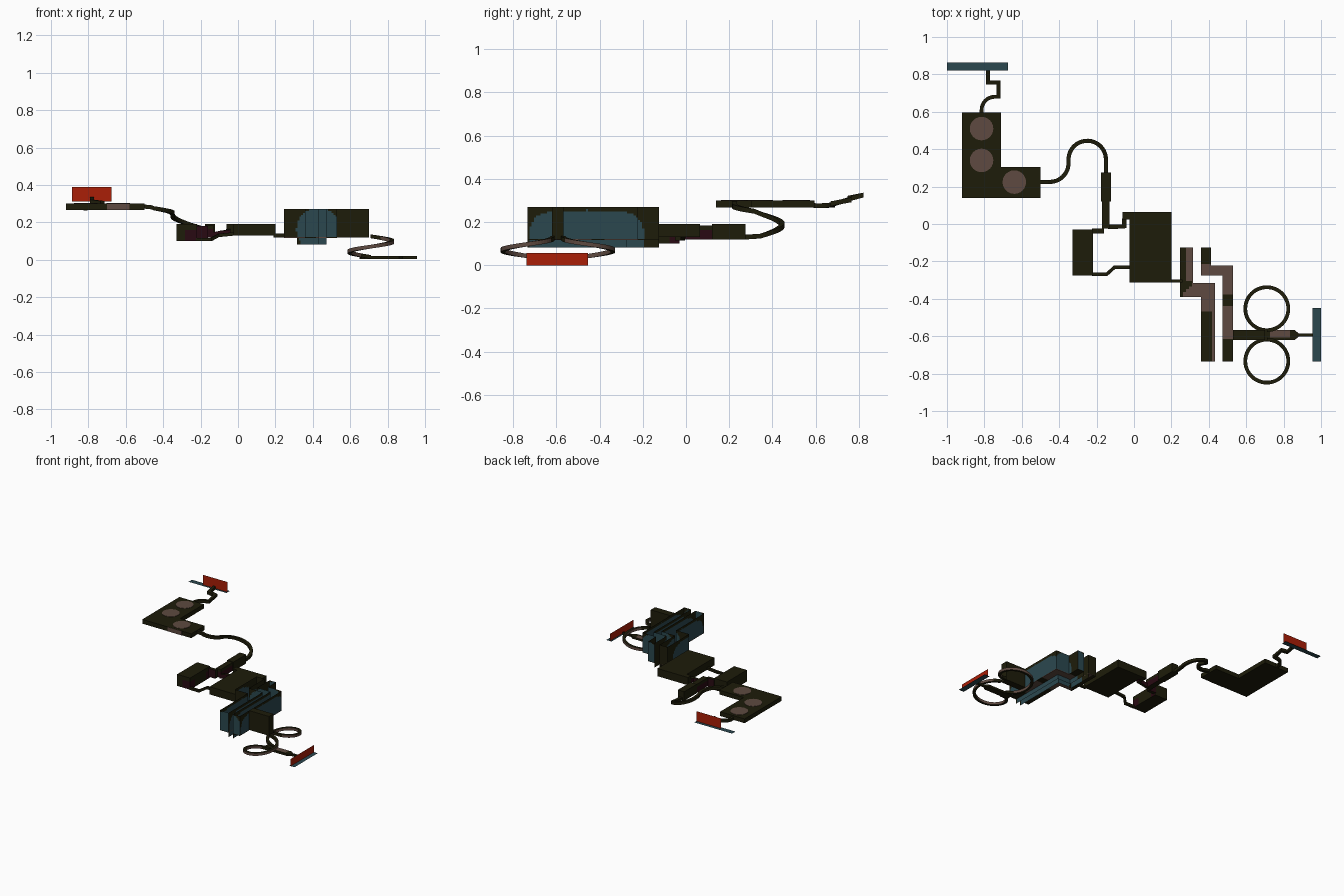
import bpy, bmesh, math
from mathutils import Vector

if "Cube" in bpy.data.objects:
    bpy.data.objects.remove(bpy.data.objects["Cube"])

COLORS = {"dark_olive": (.0125, .0115, .003), "brown": (.112, .068, .052),
          "teal": (.024, .064, .078), "maroon": (.022, .003, .006), "red": (.40, .013, .002)}
NAMES = list(COLORS)
OLIVE, BROWN, TEAL, MAROON, RED = range(5)
for n, c in COLORS.items():
    bpy.data.materials.new(n).diffuse_color = (*c, 1)


def finish(name, bm, rule, normals=True):
    """rule is a colour index or a function of face centre and normal"""
    if normals:
        bmesh.ops.recalc_face_normals(bm, faces=bm.faces)
    bm.normal_update()
    for f in bm.faces:
        f.material_index = rule if isinstance(rule, int) else rule(f.calc_center_median(), f.normal)
    me = bpy.data.meshes.new(name)
    bm.to_mesh(me)
    bm.free()
    for n in NAMES:
        me.materials.append(bpy.data.materials[n])
    ob = bpy.data.objects.new(name, me)
    bpy.context.collection.objects.link(ob)
    return ob


def prism(name, outline, z0, z1, rule=OLIVE, step=0):
    """extruded floor plan, optionally cut into a grid for painted patches"""
    bm = bmesh.new()
    f = bm.faces.new([bm.verts.new((x, y, z0)) for x, y in outline])
    r = bmesh.ops.extrude_face_region(bm, geom=[f])
    for v in r["geom"]:
        if isinstance(v, bmesh.types.BMVert):
            v.co.z = z1
    if step:
        for ax in range(3):
            vals = [v.co[ax] for v in bm.verts]
            lo, hi = min(vals), max(vals)
            k = max(1, round((hi - lo) / step))
            for i in range(1, k):
                p, no = Vector(), Vector()
                p[ax], no[ax] = lo + (hi - lo) * i / k, 1
                bmesh.ops.bisect_plane(bm, geom=bm.verts[:] + bm.edges[:] + bm.faces[:],
                                       plane_co=p, plane_no=no)
    return finish(name, bm, rule)


def box(name, x0, x1, y0, y1, z0, z1, rule=OLIVE, step=0):
    return prism(name, [(x0, y0), (x1, y0), (x1, y1), (x0, y1)], z0, z1, rule, step)


def wall(name, pts, z0, z1, rule, step=.01):
    """upright sheet along a plan line, gridded for painted patches"""
    bm = bmesh.new()
    nz = max(1, round((z1 - z0) / step))
    for a, b in zip(pts, pts[1:]):
        a, b = Vector((*a, z0)), Vector((*b, z0))
        k = max(1, round((b - a).length / step))
        g = [[bm.verts.new(a.lerp(b, i / k) + Vector((0, 0, (z1 - z0) * j / nz)))
              for j in range(nz + 1)] for i in range(k + 1)]
        for i in range(k):
            for j in range(nz):
                bm.faces.new((g[i][j], g[i + 1][j], g[i + 1][j + 1], g[i][j + 1]))
    return finish(name, bm, rule, False)


def sheet(name, corners, rule):
    bm = bmesh.new()
    bm.faces.new([bm.verts.new(c) for c in corners])
    return finish(name, bm, rule, False)


def sweep(name, pts, w, h, rule=OLIVE):
    """rectangular path: flat section carried along centre points"""
    bm, rings = bmesh.new(), []
    pts = [Vector(p) for p in pts]
    for i, p in enumerate(pts):
        a = pts[i] - pts[i - 1] if i else pts[1] - pts[0]
        b = pts[i + 1] - pts[i] if i < len(pts) - 1 else a
        a, b = Vector((a.x, a.y, 0)).normalized(), Vector((b.x, b.y, 0)).normalized()
        t = (a + b).normalized()
        s = Vector((-t.y, t.x, 0)) * (w / 2 / max(.5, t.dot(b)))
        u = Vector((0, 0, h / 2))
        rings.append([bm.verts.new(p + q) for q in (s + u, s - u, -s - u, -s + u)])
    for r, q in zip(rings, rings[1:]):
        for k in range(4):
            bm.faces.new((r[k], r[k - 1], q[k - 1], q[k]))
    bm.faces.new(rings[0])
    bm.faces.new(rings[-1])
    return finish(name, bm, rule)


def arc(cx, cy, r, a0, a1, z0, z1, n):
    return [(cx + r * math.cos(math.radians(a0 + (a1 - a0) * i / n)),
             cy + r * math.sin(math.radians(a0 + (a1 - a0) * i / n)),
             z0 + (z1 - z0) * i / n) for i in range(n + 1)]


# upper end zone: floor strip and red panel
sheet("upper_goal_floor", [(-1, .822, .31), (-.675, .822, .31), (-.675, .863, .31), (-1, .863, .31)], TEAL)
wall("upper_goal_panel", [(-.887, .838), (-.677, .838)], .31, .388, RED, 1)

# winding path from upper platform to its end zone
sweep("upper_winding_path", [(-.815, .59, .277)] + arc(-.745, .61, .07, 180, 90, .275, .28, 8)
      + [(-.725, .68, .285), (-.725, .757, .303), (-.78, .757, .31), (-.78, .822, .325)], .02, .022)

# L-shaped platform with brown discs
prism("upper_platform", [(-.92, .14), (-.5, .14), (-.5, .305), (-.71, .305), (-.71, .595), (-.92, .595)],
      .267, .30)
for i, (x, y) in enumerate([(-.815, .51), (-.815, .34), (-.64, .224)]):
    prism(f"platform_disc_{i}", [p[:2] for p in arc(x, y, .063, 0, 345, 0, 0, 23)], .299, .302, BROWN)
box("platform_front_patch", -.70, -.58, .138, .142, .267, .30, BROWN)

# curved ramp between platform and middle rooms
sweep("curved_ramp", [(-.51, .224, .285), (-.46, .224, .28)]
      + arc(-.45, .325, .1, -90, -5, .275, .25, 8) + arc(-.25, .345, .1, 175, 0, .235, .135, 18)
      + [(-.15, .27, .13)], .022, .022)

# middle rooms and connectors
def hall_paint(c, n):
    return MAROON if abs(n.z) < .5 and c.y < .11 and c.z < .17 else OLIVE

box("narrow_hall", -.177, -.122, .12, .275, .12, .19)
box("narrow_hall_rear", -.172, -.13, -.025, .12, .12, .185, hall_paint, .02)
box("small_room", -.33, -.22, -.275, -.03, .10, .19,
    lambda c, n: MAROON if abs(n.z) < .5 and c.x > -.28 and c.z < .155
    and (n.x > .5 or n.y < -.5) and abs(c.y + .15) > .07 else OLIVE, .015)
box("main_room", -.025, .2, -.313, .065, .13, .19)
box("main_room_porch", -.062, -.02, .025, .065, .13, .19)
box("rear_connector", -.225, -.16, -.05, -.025, .115, .18, lambda c, n: MAROON if abs(n.y) > .5 else OLIVE)
sweep("porch_connector", [(-.14, -.015, .13), (-.095, -.015, .14), (-.052, -.012, .145), (-.052, .03, .15)],
      .022, .03, hall_paint)
sweep("front_connector", [(-.225, -.268, .108), (-.145, -.268, .108), (-.105, -.232, .13), (-.02, -.232, .138)],
      .018, .018)
sweep("trench_connector", [(.19, -.305, .13), (.26, -.305, .13)], .018, .02)


# twin stepped corridors, open above, with a gap running between them
def side_paint(c, n):
    if abs(n.x) > .5:
        return TEAL if ((c.y + .46) / .265) ** 4 + ((c.z - .10) / .155) ** 4 < 1 else OLIVE
    return TEAL if math.hypot(c.x - .43, c.z - .16) < .118 else OLIVE


def left_paint(c, n):
    if c.y > -.31:
        return BROWN if c.x > .283 else OLIVE
    if c.x < .36:
        return BROWN if c.x - c.y > .64 or c.x > .31 else OLIVE
    return OLIVE if c.y < -.47 and c.x < .412 else BROWN


def right_paint(c, n):
    return OLIVE if c.y > -.22 or -.44 < c.y < -.375 or c.y < -.62 else BROWN


left_in = [(.315, -.125), (.315, -.315), (.433, -.315), (.433, -.735)]
left_out = [(.358, -.735), (.358, -.39), (.247, -.39), (.247, -.125)]
right_in = [(.358, -.125), (.358, -.275), (.472, -.275), (.472, -.735)]
right_out = [(.53, -.735), (.53, -.222), (.413, -.222), (.413, -.125)]
for side, inner, outer, paint in (("left", left_in, left_out, left_paint),
                                  ("right", right_in, right_out, right_paint)):
    prism(side + "_corridor_floor", inner + outer, .117, .122, paint, .015)
    wall(side + "_corridor_outer_wall", outer, .12, .27, side_paint)
    wall(side + "_corridor_gap_wall", inner, .082, .27, side_paint)
    wall(side + "_corridor_back_wall", [inner[0], outer[-1]], .12, .27, side_paint)
    wall(side + "_corridor_front_wall", [inner[-1], outer[0]], .12, .27, side_paint)

# exit hall beside the corridors
box("exit_hall", .53, .70, -.62, -.567, .12, .27)

# pair of mirrored spiral ramps
MID = -.593
helix = arc(.71, -.453, .115, -90, 270, .125, .015, 48)
ring_paint = lambda c, n: BROWN if abs(n.z) < .5 and .025 < c.z < .115 else OLIVE
sweep("spiral_ramp_back", helix, .02, .02, ring_paint)
sweep("spiral_ramp_front", [(x, 2 * MID - y, z) for x, y, z in helix], .02, .02, ring_paint)

# lower path narrowing toward the end zone
prism("lower_path", [(.65, -.62), (.86, -.62), (.88, -.602), (.956, -.602), (.956, -.585),
                     (.88, -.585), (.86, -.567), (.65, -.567)], .004, .02,
      lambda c, n: BROWN if n.z > .5 and .73 < c.x < .84 and abs(c.y - MID) < .02 else OLIVE, .015)

# lower end zone: floor strip and red panel
sheet("lower_goal_floor", [(.955, -.735, 0), (1, -.735, 0), (1, -.45, 0), (.955, -.45, 0)], TEAL)
wall("lower_goal_panel", [(.968, -.738), (.968, -.453)], 0, .056, RED, 1)

for m in bpy.data.materials:
    if m.users and not m.is_grease_pencil:
        m.use_nodes = True
        m.node_tree.nodes["Principled BSDF"].inputs["Base Color"].default_value = m.diffuse_color
